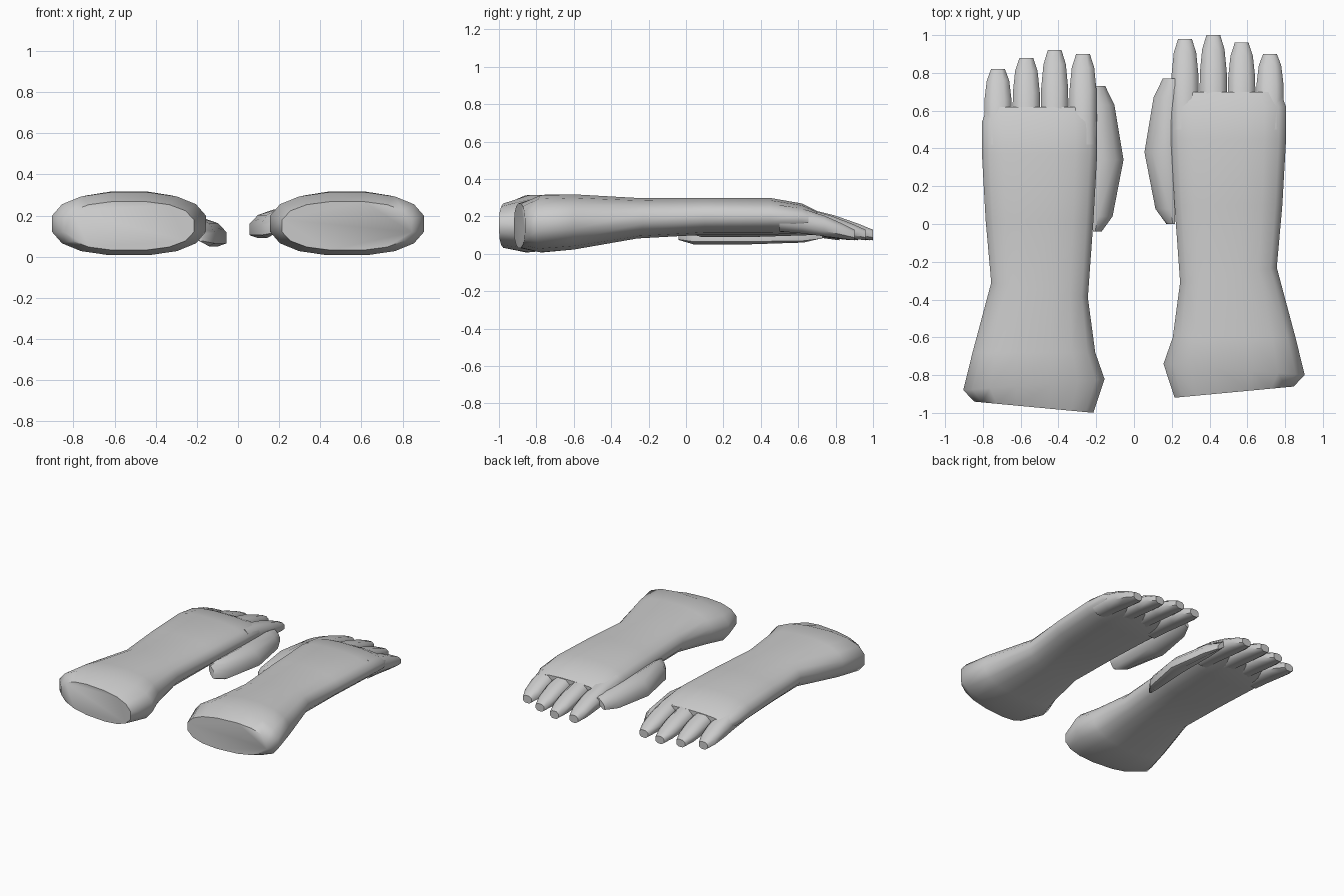
import bpy
import bmesh
from math import sin, cos, pi, copysign, radians

default_cube = bpy.data.objects.get("Cube")
if default_cube:
    bpy.data.objects.remove(default_cube, do_unlink=True)

grey = bpy.data.materials.new("plain grey")
grey.use_nodes = True
grey.diffuse_color = (0.6, 0.6, 0.6, 1)
grey.node_tree.nodes["Principled BSDF"].inputs["Base Color"].default_value = grey.diffuse_color


def rounded(value, power):
    """Superellipse coordinate that keeps the sign of the value."""
    return copysign(abs(value) ** (2 / power), value)


def section(side, centre_x, y, middle_z, half_width, thickness, sides, lean=0, tilt=0):
    """One rounded cross-section; lean skews it along y, tilt raises its outer edge."""
    points = []
    for step in range(sides):
        angle = 2 * pi * (step + 0.5) / sides
        across = rounded(cos(angle), 2.4)
        upward = rounded(sin(angle), 2.4)
        points.append((side * (centre_x + across * half_width),
                       y + across * lean,
                       middle_z + upward * thickness / 2 + across * tilt))
    return points


def loft(name, sections):
    """Skin the sections into a closed, smooth shaded part."""
    bm = bmesh.new()
    loops = [[bm.verts.new(point) for point in points] for points in sections]
    for near, far in zip(loops, loops[1:]):
        for index in range(len(near)):
            bm.faces.new((near[index - 1], near[index], far[index], far[index - 1]))
    bm.faces.new(loops[0])
    bm.faces.new(loops[-1])
    bmesh.ops.recalc_face_normals(bm, faces=bm.faces)
    mesh = bpy.data.meshes.new(name)
    bm.to_mesh(mesh)
    bm.free()
    mesh.materials.append(grey)
    part = bpy.data.objects.new(name, mesh)
    bpy.context.collection.objects.link(part)
    bpy.ops.object.select_all(action="DESELECT")
    part.select_set(True)
    bpy.context.view_layer.objects.active = part
    bpy.ops.object.shade_smooth_by_angle(angle=radians(55))


def build_palm(name, side, shift):
    """Flared cuff, narrow wrist and broad palm, closed at the knuckles."""
    # y, half width, middle height, thickness, lean
    stations = [
        (-0.89, 0.32, 0.15, 0.24, 0.03),
        (-0.77, 0.38, 0.16, 0.31, -0.03),
        (-0.6, 0.33, 0.17, 0.3, 0),
        (-0.27, 0.26, 0.19, 0.22, 0.04),
        (0.1, 0.29, 0.2, 0.2, 0),
        (0.45, 0.31, 0.2, 0.2, 0),
        (0.62, 0.31, 0.19, 0.16, 0),
        (0.7, 0.28, 0.18, 0.1, 0),
    ]
    sections = []
    for y, half_width, middle_z, thickness, lean in stations:
        centre_x = 0.53 if y < -0.5 else 0.5
        sections.append(section(side, centre_x, y + shift, middle_z,
                                half_width, thickness, 16, lean=lean))
    loft(name, sections)


def build_finger(name, side, base_x, tip_y, shift):
    """Tapering finger that leaves the palm and droops to a blunt tip."""
    root_y = 0.5
    sections = []
    for along in (0, 0.3, 0.6, 0.85, 1):
        taper = 1 - 0.5 * along ** 6
        thickness = 0.15 - 0.09 * along ** 2
        middle_z = 0.19 - 0.09 * along ** 1.5
        y = root_y + (tip_y - root_y) * along + shift
        sections.append(section(side, base_x, y, middle_z,
                                0.078 * taper, thickness, 8))
    loft(name, sections)


def build_thumb(name, side, middle_z, shift):
    """Long flat thumb beside the palm, lowest along its free edge."""
    inner_x = 0.22
    # y, x of the free edge, thickness
    stations = [(0, 0.17, 0.07), (0.08, 0.11, 0.12), (0.38, 0.05, 0.12),
                (0.67, 0.1, 0.1), (0.77, 0.15, 0.05)]
    sections = []
    for y, free_x, thickness in stations:
        sections.append(section(side, (inner_x + free_x) / 2, y + shift / 2, middle_z,
                                (inner_x - free_x) / 2, thickness, 8, tilt=0.03))
    loft(name, sections)


# The two hands mirror each other; the right one sits further forward
finger_tips = {"index": 0.98, "middle": 1, "ring": 0.96, "little": 0.9}
for hand, side, shift, thumb_z in (("left", 1, 0, 0.16), ("right", -1, -0.08, 0.12)):
    build_palm(hand + "_palm", side, shift)
    build_thumb(hand + "_thumb", side, thumb_z, shift)
    for order, (finger, tip_y) in enumerate(finger_tips.items()):
        build_finger(f"{hand}_{finger}_finger", side, 0.27 + 0.15 * order, tip_y, shift)
